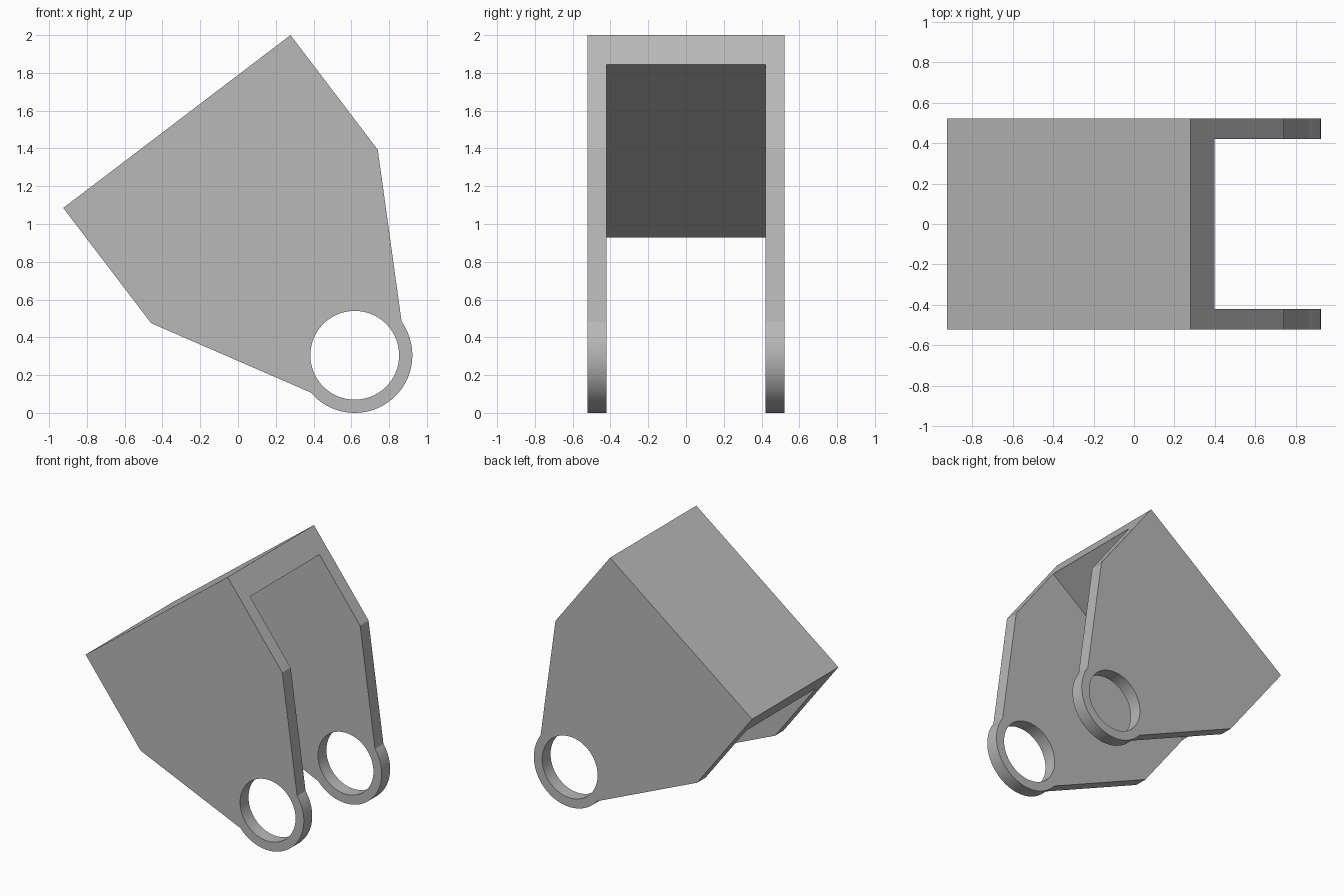
import bpy, bmesh
from math import cos, sin, radians
from mathutils import Vector

if "Cube" in bpy.data.objects:
    bpy.data.objects.remove(bpy.data.objects["Cube"], do_unlink=True)

grey = bpy.data.materials.new("plain grey")
grey.use_nodes = True
colour = (0.48, 0.48, 0.48, 1)
grey.diffuse_color = colour
grey.node_tree.nodes["Principled BSDF"].inputs["Base Color"].default_value = colour

HALF_WIDTH, HALF_GAP = 0.522, 0.42
EYE = Vector((0.618, 0.305))
EYE_RADIUS, HOLE_RADIUS = 0.305, 0.235


def arc(radius, start, end, steps):
    """Points on a circle around the eye centre."""
    angles = [radians(start + (end - start) * i / steps) for i in range(steps + 1)]
    return [EYE + radius * Vector((cos(a), sin(a))) for a in angles]


def prism(name, outline, half):
    """Extrude an x-z outline from y = -half to y = half."""
    bm = bmesh.new()
    face = bm.faces.new([bm.verts.new((p[0], -half, p[1])) for p in outline])
    new = bmesh.ops.extrude_face_region(bm, geom=[face])["geom"]
    verts = [v for v in new if isinstance(v, bmesh.types.BMVert)]
    bmesh.ops.translate(bm, verts=verts, vec=(0, 2 * half, 0))
    bmesh.ops.recalc_face_normals(bm, faces=bm.faces)
    mesh = bpy.data.meshes.new(name)
    bm.to_mesh(mesh)
    bm.free()
    mesh.materials.append(grey)
    obj = bpy.data.objects.new(name, mesh)
    bpy.context.collection.objects.link(obj)
    return obj


# Solid body: sloping top, tapering cheeks and rounded eye
top_left, top_right = Vector((-0.925, 1.085)), Vector((0.278, 2.0))
outline = [top_left, top_right, (0.74, 1.393)]
outline += arc(EYE_RADIUS, 35.5, -139.7, 56)
outline.append((-0.46, 0.475))
bracket = prism("clevis_bracket", outline, HALF_WIDTH)

# Slot below the top plate, leaving two cheeks
along = (top_right - top_left).normalized()
down = Vector((along.y, -along.x))
a, b = top_left + 0.196 * down - along, top_right + 0.196 * down + along
slot = prism("slot_cutter", [a, b, b + 3 * down, a + 3 * down], HALF_GAP)

# Pin hole through both eyes
hole = prism("hole_cutter", arc(HOLE_RADIUS, 0, 360, 64)[:-1], 1)

bpy.ops.object.select_all(action="DESELECT")
bracket.select_set(True)
bpy.context.view_layer.objects.active = bracket
for cutter in (slot, hole):
    cutter.hide_render = True
    mod = bracket.modifiers.new(cutter.name, "BOOLEAN")
    mod.operation, mod.solver, mod.object = "DIFFERENCE", "EXACT", cutter
    bpy.ops.object.modifier_apply(modifier=mod.name)
    bpy.data.objects.remove(cutter, do_unlink=True)
bpy.ops.object.shade_smooth_by_angle(angle=radians(20))
